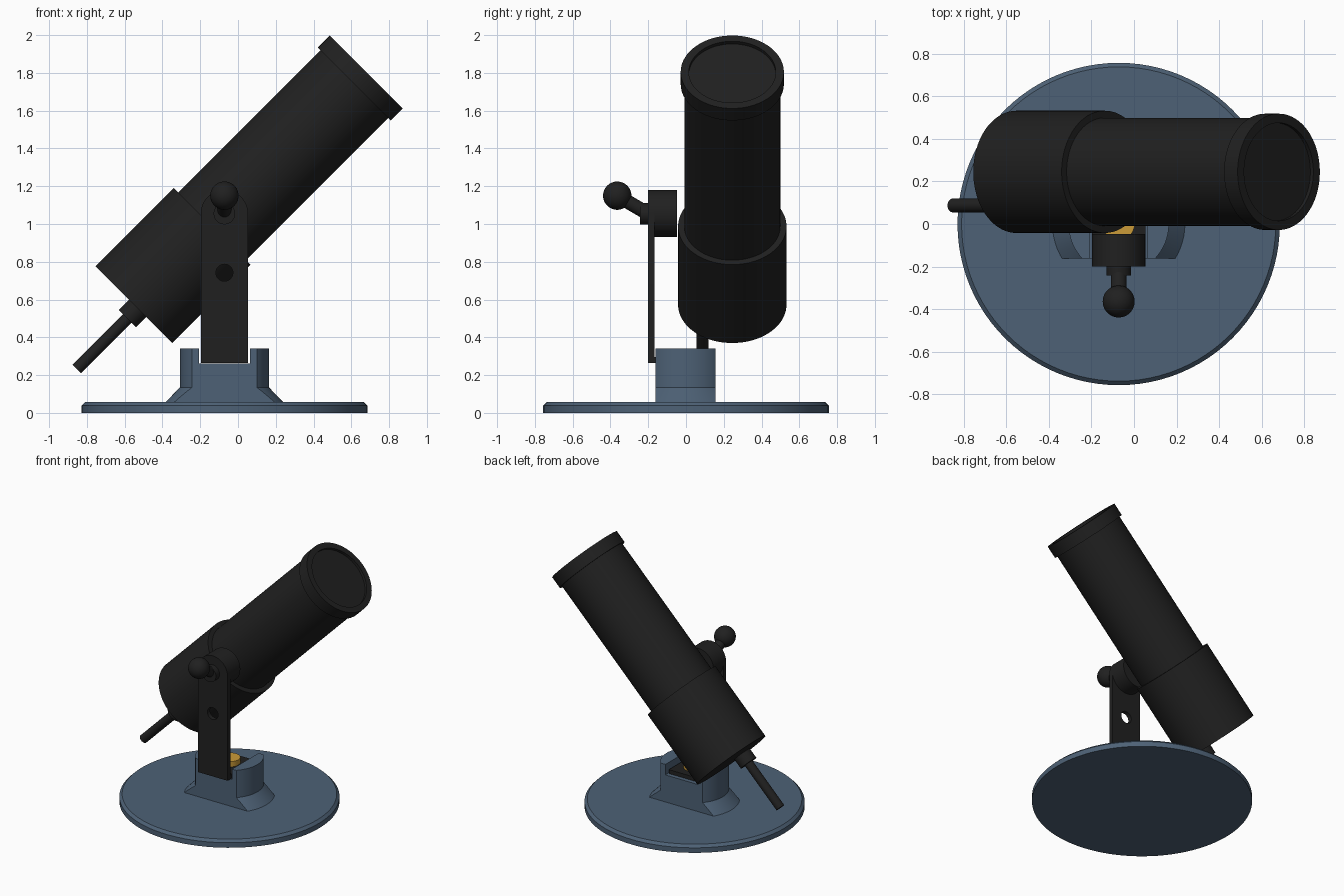
import bpy
import bmesh
from math import pi, sin, cos
from mathutils import Vector, Matrix

default = bpy.data.objects.get("Cube")
if default:
    bpy.data.objects.remove(default, do_unlink=True)


def material(name, rgb):
    m = bpy.data.materials.new(name)
    m.use_nodes = True
    m.diffuse_color = (*rgb, 1)
    m.node_tree.nodes["Principled BSDF"].inputs["Base Color"].default_value = (*rgb, 1)
    return m


black = material("matte black", (0.0145, 0.0145, 0.0145))
blue = material("slate blue", (0.075, 0.12, 0.18))
gold = material("gold", (0.6, 0.33, 0.04))


def finish(name, bm, mat):
    bmesh.ops.recalc_face_normals(bm, faces=bm.faces)
    mesh = bpy.data.meshes.new(name)
    bm.to_mesh(mesh)
    bm.free()
    mesh.materials.append(mat)
    ob = bpy.data.objects.new(name, mesh)
    bpy.context.collection.objects.link(ob)
    return ob


def smooth(ob):
    bpy.ops.object.select_all(action='DESELECT')
    ob.select_set(True)
    bpy.context.view_layer.objects.active = ob
    bpy.ops.object.shade_smooth_by_angle(angle=pi / 6)


def lathe(name, profile, mat, start=(0, 0, 0), axis=(0, 0, 1), sides=64):
    """Turn (radius, height) points about an axis leaving the start point."""
    bm = bmesh.new()
    verts = [bm.verts.new((r, 0, h)) for r, h in profile]
    edges = [bm.edges.new(pair) for pair in zip(verts, verts[1:])]
    bmesh.ops.spin(bm, geom=verts + edges, cent=(0, 0, 0), axis=(0, 0, 1),
                   angle=2 * pi, steps=sides, use_duplicate=False)
    bmesh.ops.remove_doubles(bm, verts=bm.verts, dist=1e-4)
    turn = Vector((0, 0, 1)).rotation_difference(Vector(axis)).to_matrix().to_4x4()
    bm.transform(Matrix.Translation(start) @ turn)
    ob = finish(name, bm, mat)
    smooth(ob)
    return ob


def rod(name, r, start, end, mat, sides=48):
    d = Vector(end) - Vector(start)
    return lathe(name, [(0, 0), (r, 0), (r, d.length), (0, d.length)],
                 mat, start, d.normalized(), sides)


def box(name, low, high, mat):
    bm = bmesh.new()
    bmesh.ops.create_cube(bm, size=1)
    for v in bm.verts:
        v.co = [(a + b) / 2 + c * (b - a) for a, b, c in zip(low, high, v.co)]
    return finish(name, bm, mat)


def cut(ob, cutter, operation):
    """Apply a boolean and drop the cutter."""
    mod = ob.modifiers.new("cut", 'BOOLEAN')
    mod.operation, mod.solver, mod.object = operation, 'EXACT', cutter
    bpy.context.view_layer.objects.active = ob
    bpy.ops.object.modifier_apply(modifier=mod.name)
    bpy.data.objects.remove(cutter, do_unlink=True)
    smooth(ob)


CX = -0.072        # centre line of the stand
PIVOT = 1.055      # height of the tilt axis

# Round base plate with a chamfered rim
lathe("base_plate", [(0, 0), (0.757, 0), (0.757, 0.038), (0.738, 0.057), (0, 0.057)],
      blue, (CX, 0, 0), sides=96)

# Flared hub with flat front and back, and a slot for the bracket foot
hub = lathe("base_hub", [(0, 0.05), (0.318, 0.05), (0.236, 0.135), (0.236, 0.342), (0, 0.342)],
            blue, (CX, 0, 0))
cut(hub, box("flats", (-1, -0.162, 0), (1, 0.157, 1), blue), 'INTERSECT')
cut(hub, box("slot", (CX - 0.135, -1, 0.262), (CX + 0.135, 1, 1), blue), 'DIFFERENCE')

# Upright arm: round-topped plate with a through hole
bm = bmesh.new()
R = 0.125
outline = [(CX - R, 0.265), (CX + R, 0.265)]
outline += [(CX + R * cos(pi * i / 24), PIVOT + R * sin(pi * i / 24)) for i in range(25)]
plate = bm.faces.new([bm.verts.new((x, -0.2, z)) for x, z in outline])
side = bmesh.ops.extrude_face_region(bm, geom=[plate])["geom"]
bmesh.ops.translate(bm, vec=(0, 0.032, 0),
                    verts=[g for g in side if isinstance(g, bmesh.types.BMVert)])
arm = finish("upright_arm", bm, black)
cut(arm, rod("arm_hole", 0.045, (CX, -0.4, 0.742), (CX, 0, 0.742), black), 'DIFFERENCE')

# Bracket foot and the bolt that holds it down
box("bracket_foot", (CX - R, -0.17, 0.265), (CX + R, 0.13, 0.295), black)
rod("foot_bolt", 0.075, (CX, 0, 0.29), (CX, 0, 0.335), gold)

# Tilt joint, washer and ball handle
rod("tilt_joint", R, (CX, -0.17, PIVOT), (CX, -0.048, PIVOT), black)
rod("tilt_washer", 0.057, (CX, -0.243, PIVOT), (CX, -0.195, PIVOT), black)
BALL = (CX, -0.364, 1.15)
rod("handle_stem", 0.037, (CX, -0.21, PIVOT + 0.005), BALL, black)
ball = [(0.075 * sin(pi * i / 24), -0.075 * cos(pi * i / 24)) for i in range(25)]
lathe("handle_ball", ball, black, BALL, sides=48)

# Main tube: wide rear barrel, slim front barrel, end ring with recessed lens
AIM = Vector((1, 0, 1)).normalized()
lathe("telescope_tube",
      [(0, 0), (0.287, 0), (0.287, 0.587), (0.254, 0.587), (0.254, 1.652),
       (0.273, 1.652), (0.273, 1.742), (0.23, 1.742), (0.23, 1.722), (0, 1.722)],
      black, (-0.552, 0.245, 0.573), AIM, 96)

# Eyepiece collar and rod at the rear
tip = Vector((-0.853, 0.087, 0.232))
rod("eyepiece_rod", 0.032, tip, tip + AIM * 0.42, black)
rod("eyepiece_collar", 0.065, tip + AIM * 0.377, tip + AIM * 0.47, black)
